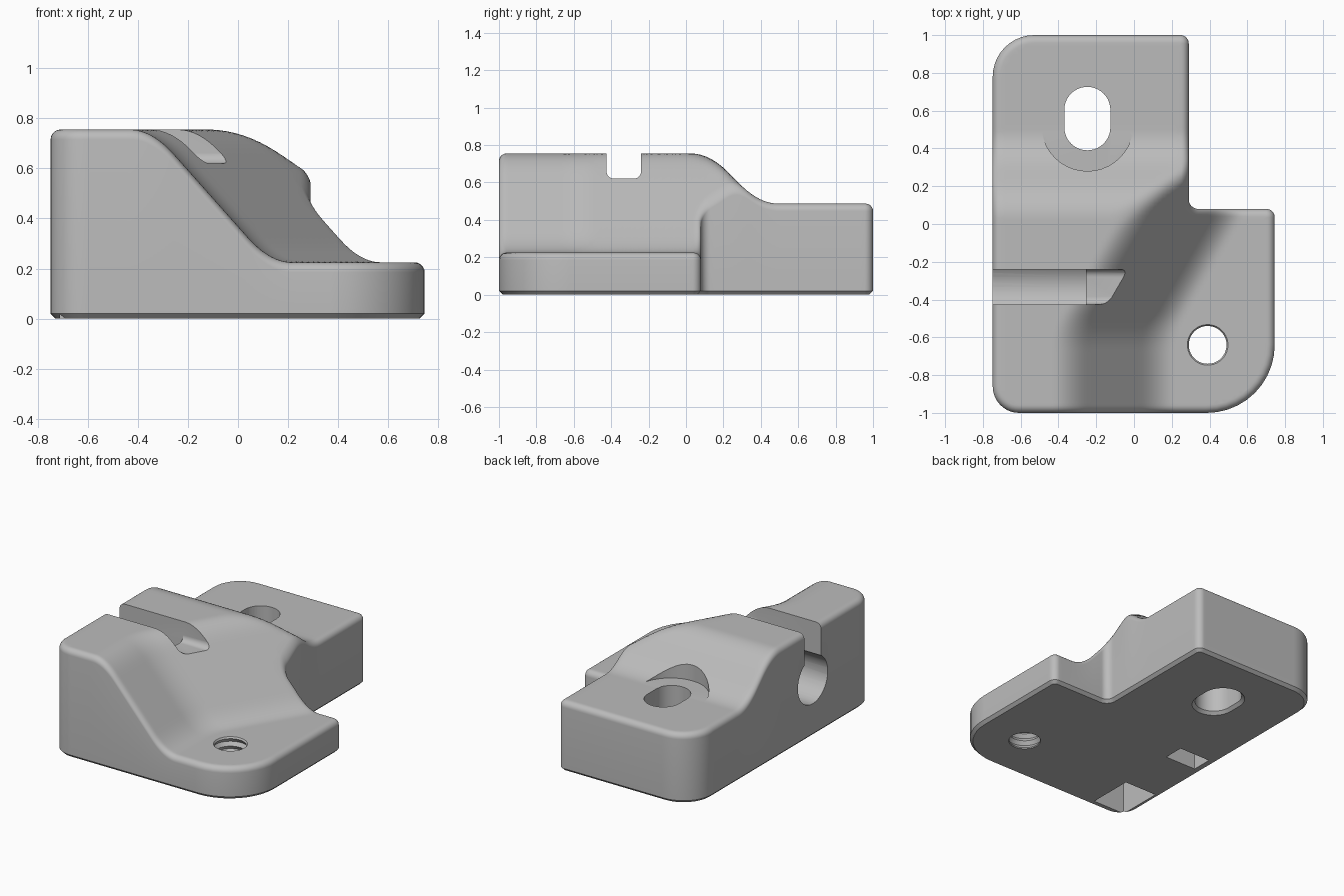
import bpy, bmesh, math
from mathutils import Vector, Matrix, kdtree
from mathutils.geometry import delaunay_2d_cdt

cube = bpy.data.objects.get("Cube")
if cube:
    bpy.data.objects.remove(cube, do_unlink=True)

grey = bpy.data.materials.new("plain grey")
grey.use_nodes = True
colour = (0.5, 0.5, 0.5, 1)
grey.diffuse_color = colour
grey.node_tree.nodes["Principled BSDF"].inputs["Base Color"].default_value = colour

ROUND, CHAMFER, STEP = 0.04, 0.02, 0.022
TOP, SHELF, FOOT = 0.755, 0.487, 0.225


def smooth_min(a, b, k=0.1):
    t = max(k - abs(a - b), 0) / k
    return min(a, b) - t * t * k / 4


def smooth_max(a, b, k=0.1):
    return -smooth_min(-a, -b, k)


def height(x, y):
    """Top surface: a bent side ramp, a back ramp and three level lands."""
    straight = 0.369 - 1.125 * x
    bent = straight + 0.6525 * (y + 0.57)
    side = smooth_max(smooth_max(straight, bent, 0.06), FOOT)
    back = smooth_max(0.88 - y, SHELF)
    return smooth_min(smooth_min(side, back), TOP)


# L-shaped footprint: x, y, corner radius, sign (-1 is the inner corner)
CORNERS = [(-0.748, -1, 0.14, 1), (0.745, -1, 0.36, 1), (0.745, 0.08, 0.045, 1),
           (0.29, 0.08, 0.05, -1), (0.29, 1, 0.045, 1), (-0.748, 1, 0.22, 1)]


def outline(inset, arc=10):
    pts, arcs = [], []
    count = len(CORNERS)
    for i, (x, y, r, sign) in enumerate(CORNERS):
        here = Vector((x, y))
        to_prev = (Vector(CORNERS[i - 1][:2]) - here).normalized()
        to_next = (Vector(CORNERS[(i + 1) % count][:2]) - here).normalized()
        centre = here + r * (to_prev + to_next)
        rad = r - sign * inset
        angles = [math.pi / 2 * s / arc for s in range(arc + 1)]
        arcs.append([centre - rad * (to_next * math.cos(t) + to_prev * math.sin(t))
                     for t in angles])
    for i, corner in enumerate(arcs):
        j = (i + 1) % count
        pts += corner
        gap = (Vector(CORNERS[j][:2]) - Vector(CORNERS[i][:2])).length
        n = int(gap / STEP)
        pts += [corner[-1].lerp(arcs[j][0], k / n) for k in range(1, n)]
    return pts


def make_object(name, bm):
    bmesh.ops.recalc_face_normals(bm, faces=bm.faces[:])
    mesh = bpy.data.meshes.new(name)
    bm.to_mesh(mesh)
    bm.free()
    obj = bpy.data.objects.new(name, mesh)
    bpy.context.collection.objects.link(obj)
    mesh.materials.append(grey)
    return obj


def bridge(bm, a, b):
    for i in range(len(a)):
        j = (i + 1) % len(a)
        bm.faces.new((a[i], a[j], b[j], b[i]))


def loft(name, rings):
    bm = bmesh.new()
    loops = [[bm.verts.new(p) for p in ring] for ring in rings]
    for a, b in zip(loops, loops[1:]):
        bridge(bm, a, b)
    bm.faces.new(loops[0][::-1])
    bm.faces.new(loops[-1])
    return make_object(name, bm)


# Body: chamfered base, straight walls, rounded rim, contoured top
bm = bmesh.new()
base = [bm.verts.new((p.x, p.y, 0)) for p in outline(CHAMFER)]
bm.faces.new(base[::-1])
last = [bm.verts.new((p.x, p.y, CHAMFER)) for p in outline(0)]
bridge(bm, base, last)
for s in range(7):
    t = math.pi / 2 * s / 6
    rim = outline(ROUND * (1 - math.cos(t)))
    drop = ROUND * (1 - math.sin(t))
    loop = [bm.verts.new((p.x, p.y, height(p.x, p.y) - drop)) for p in rim]
    bridge(bm, last, loop)
    last = loop
tree = kdtree.KDTree(len(rim))
for i, p in enumerate(rim):
    tree.insert((p.x, p.y, 0), i)
tree.balance()
points = list(rim)
for ix in range(-40, 40):
    for iy in range(-50, 50):
        p = Vector((ix * STEP, iy * STEP))
        inside = -0.7 < p.x < 0.7 and abs(p.y) < 0.96 and (p.x < 0.25 or p.y < 0.04)
        if inside and tree.find((p.x, p.y, 0))[2] > 0.012:
            points.append(p)
out, _, tris, origin, _, _ = delaunay_2d_cdt(points, [], [list(range(len(rim)))], 1, 1e-6)
top = {}
for tri in tris:
    corners = []
    for v in tri:
        src = origin[v][0] if origin[v] else -1
        if 0 <= src < len(rim):
            corners.append(last[src])
        else:
            if v not in top:
                top[v] = bm.verts.new((out[v].x, out[v].y, height(*out[v])))
            corners.append(top[v])
    bm.faces.new(corners)
loose = [v for v in bm.verts if not v.link_faces]
bmesh.ops.delete(bm, geom=loose, context='VERTS')
body = make_object("contoured_block", bm)


# Cutter helpers
def box(name, x0, x1, y0, y1, z0, z1):
    return loft(name, [[(x0, y0, z), (x1, y0, z), (x1, y1, z), (x0, y1, z)] for z in (z0, z1)])


def stadium(x, y, half, r, z, n=20):
    pts = []
    for side in (1, -1):
        for s in range(n + 1):
            t = math.pi * s / n
            pts.append((x + side * r * math.cos(t), y + side * (half + r * math.sin(t)), z))
    return pts


def ring(x, y, r, z, n=40):
    return [(x + r * math.cos(math.tau * s / n), y + r * math.sin(math.tau * s / n), z)
            for s in range(n)]


cutters = []

# Long mounting hole with a flared bottom, and its recess in the back ramp
hole = [(-0.03, 0.172), (CHAMFER, 0.122), (1, 0.122)]
cutters.append(loft("mounting_hole", [stadium(-0.247, 0.558, 0.046, r, z) for z, r in hole]))
cutters.append(loft("hole_recess",
                    [stadium(-0.247, 0.569, 0.046, 0.243, z) for z in (SHELF + 0.002, 1)]))

# Threaded hole
thread = []
for i in range(11):
    thread.append(ring(0.39, -0.64, 0.1 if i % 2 else 0.118, -0.02 + i * 0.026))
thread.append(ring(0.39, -0.64, 0.1, 0.5))
cutters.append(loft("threaded_hole", thread))

# Keyhole groove: shallow slot with rounded floor edges, deep slot, round bore
Y0, Y1, FLOOR, R = -0.425, -0.24, 0.62, 0.04
floor = [(Y1, 1), (Y0, 1)]
for y, start in ((Y0 + R, math.pi), (Y1 - R, math.pi * 1.5)):
    for s in range(7):
        t = start + math.pi / 2 * s / 6
        floor.append((y + R * math.cos(t), FLOOR + R + R * math.sin(t)))
cutters.append(loft("shallow_slot", [[(x, y, z) for y, z in floor] for x in (-1, 0.2)]))
cutters.append(box("deep_slot", -1, -0.255, Y0, Y1, 0.42, 1))
bore = [[(x, p[0], p[1]) for p in ring((Y0 + Y1) / 2, 0.395, 0.165, 0)] for x in (-1, -0.255)]
cutters.append(loft("side_bore", bore))

# Pockets in the underside
cutters.append(box("large_pocket", -0.71, -0.46, -0.95, -0.63, -0.1, 0.4))
cutters.append(box("small_pocket", -0.69, -0.45, -0.21, -0.065, -0.1, 0.2))

# Cut everything, then remove the cutters
bpy.context.view_layer.objects.active = body
for cutter in cutters:
    mod = body.modifiers.new(cutter.name, 'BOOLEAN')
    mod.operation, mod.solver, mod.object = 'DIFFERENCE', 'EXACT', cutter
    bpy.ops.object.modifier_apply(modifier=mod.name)
    bpy.data.objects.remove(cutter, do_unlink=True)

bpy.ops.object.select_all(action='DESELECT')
body.select_set(True)
bpy.ops.object.shade_smooth_by_angle(angle=math.radians(30))
